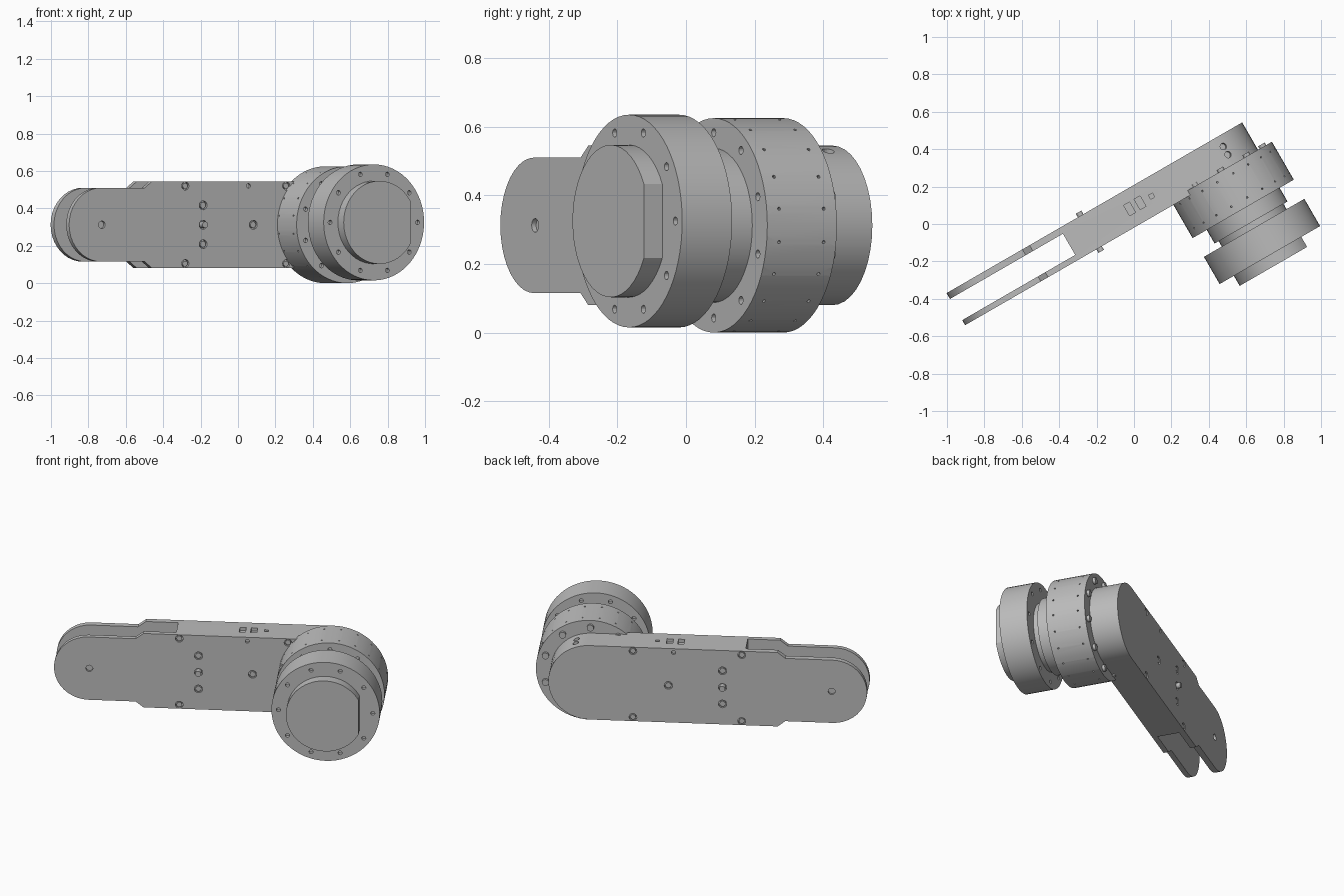
import bpy, bmesh
from math import cos, sin, pi, radians
from mathutils import Matrix, Vector

if "Cube" in bpy.data.objects:
    bpy.data.objects.remove(bpy.data.objects["Cube"])

TURN = Matrix.Rotation(radians(30), 4, 'Z')   # whole arm is turned about z
MID = 0.3125                                  # beam centre height
HUB = 0.546                                   # joint axis along the arm
DISC_Z = 0.325                                # front disc centre height

grey = bpy.data.materials.new("machined_grey")
grey.use_nodes = True
grey.diffuse_color = (0.5, 0.5, 0.5, 1)
grey.node_tree.nodes["Principled BSDF"].inputs["Base Color"].default_value = (0.5, 0.5, 0.5, 1)


def finish(name, bm, smooth=True):
    bmesh.ops.recalc_face_normals(bm, faces=bm.faces)
    mesh = bpy.data.meshes.new(name)
    bm.to_mesh(mesh)
    bm.free()
    mesh.materials.append(grey)
    ob = bpy.data.objects.new(name, mesh)
    bpy.context.collection.objects.link(ob)
    ob.matrix_world = TURN
    if smooth:
        bpy.ops.object.select_all(action='DESELECT')
        ob.select_set(True)
        bpy.context.view_layer.objects.active = ob
        bpy.ops.object.shade_smooth_by_angle(angle=radians(30))
    return ob


def extrude(bm, outline, v0, v1):
    """Extrude a (u, z) outline across the arm."""
    face = bm.faces.new([bm.verts.new((u, v0, z)) for u, z in outline])
    new = bmesh.ops.extrude_face_region(bm, geom=[face])["geom"]
    verts = [g for g in new if isinstance(g, bmesh.types.BMVert)]
    bmesh.ops.translate(bm, verts=verts, vec=(0, v1 - v0, 0))


def arc(u, z, r, a0, a1, n):
    return [(u + r * cos(radians(a0 + (a1 - a0) * i / n)),
             z + r * sin(radians(a0 + (a1 - a0) * i / n))) for i in range(n + 1)]


def disc(bm, u, z, r, v0, v1, n=48):
    extrude(bm, arc(u, z, r, 0, 360, n)[:-1], v0, v1)


def box(bm, lo, hi):
    extrude(bm, [(lo[0], lo[2]), (hi[0], lo[2]), (hi[0], hi[2]), (lo[0], hi[2])], lo[1], hi[1])


def cut(ob, bm):
    cutter = finish(ob.name + "_cutter", bm, False)
    cutter.hide_render = True
    cutter.hide_set(True)
    mod = ob.modifiers.new("cut", 'BOOLEAN')
    mod.operation = 'DIFFERENCE'
    mod.solver = 'EXACT'
    mod.object = cutter


def ring(z, start, r=0.27):
    return [(HUB + r * cos(radians(start + 36 * i)), z + r * sin(radians(start + 36 * i)))
            for i in range(10)]


# Beam: stadium outline with a narrower fork end
FRONT, BACK = -0.017, 0.181
upper = [(-0.54, 0.2325), (-0.585, 0.1975)]
outline = arc(0.54, MID, 0.2325, -90, 90, 20)
outline += [(u, MID + z) for u, z in upper]
outline += arc(-0.855, MID, 0.1975, 90, 270, 20)
outline += [(u, MID - z) for u, z in reversed(upper)]
bm = bmesh.new()
extrude(bm, outline, FRONT, BACK)
beam = finish("beam", bm)

# Fork slot, screw pockets and top slots
screws = [(u, MID + s * 0.208, 0.022) for u in (-0.335, 0.288) for s in (-1, 1)]
screws += [(-0.225, MID + dz, 0.024) for dz in (-0.104, 0, 0.104)]
screws += [(0.085, MID, 0.024), (-0.85, MID, 0.02), (0.055, MID + 0.208, 0.012)]
bm = bmesh.new()
box(bm, (-1.2, 0.014, -0.1), (-0.355, 0.145, 0.8))
for u, z, r in screws:
    disc(bm, u, z, r, FRONT - 0.02, FRONT + 0.015, 20)
    disc(bm, u, z, r, BACK - 0.015, BACK + 0.02, 20)
for u, w, d in ((0.02, 0.018, 0.032), (0.085, 0.018, 0.032), (0.156, 0.012, 0.012)):
    box(bm, (u - w, 0.082 - d, 0.525), (u + w, 0.082 + d, 0.6))
for v in (0.07, 0.12):
    slot = bmesh.ops.create_cone(bm, cap_ends=True, segments=20, radius1=0.018,
                                 radius2=0.018, depth=0.06)["verts"]
    bmesh.ops.transform(bm, verts=slot, matrix=Matrix.Translation((0.625, v, 0.54)) @ Matrix.Rotation(radians(20), 4, 'Y'))
cut(beam, bm)

# Screws seated in the pockets; the middle column stands proud
bm = bmesh.new()
for u, z, r in screws[:-2]:
    out = 0.022 if u == -0.225 and z == MID else -0.002
    disc(bm, u, z, r * 0.7, FRONT - out, FRONT + 0.02, 16)
    disc(bm, u, z, r * 0.7, BACK - 0.02, BACK + out, 16)
finish("beam_screws", bm)

# Rear joint drum with bolt holes on its front and bolt heads behind
bm = bmesh.new()
disc(bm, HUB, MID, 0.3125, -0.222, 0.012, 64)
drum = finish("joint_drum", bm)
bm = bmesh.new()
for u, z in ring(MID, 18):
    disc(bm, u, z, 0.012, -0.25, -0.2, 16)
for i in range(20):
    a = pi * i / 10 + pi / 20
    for v in (-0.18, -0.03):
        pin = bmesh.ops.create_cone(bm, cap_ends=True, segments=8, radius1=0.005,
                                    radius2=0.005, depth=0.03)["verts"]
        way = Vector((cos(a), 0, sin(a)))
        spot = Matrix.Translation(Vector((HUB, v, MID)) + way * 0.3125)
        bmesh.ops.transform(bm, verts=pin, matrix=spot @ way.to_track_quat('Z', 'Y').to_matrix().to_4x4())
cut(drum, bm)
bm = bmesh.new()
for u, z in ring(MID, 18):
    disc(bm, u, z, 0.02, 0.0, 0.028, 16)
finish("drum_bolts", bm)

# Stepped neck between drum and output disc
bm = bmesh.new()
disc(bm, HUB, MID, 0.225, -0.306, -0.2)
finish("neck", bm)
bm = bmesh.new()
disc(bm, HUB, MID, 0.2, -0.36, -0.29)
finish("neck_collar", bm)

# Output disc with ten bolt holes
bm = bmesh.new()
disc(bm, HUB, DISC_Z, 0.31, -0.507, -0.339, 64)
output = finish("output_disc", bm)
bm = bmesh.new()
for u, z in ring(DISC_Z, 0):
    disc(bm, u, z, 0.012, -0.53, -0.485, 16)
    disc(bm, u, z, 0.012, -0.36, -0.32, 16)
cut(output, bm)

# Front boss with a flat on its outer side
bm = bmesh.new()
extrude(bm, arc(HUB, DISC_Z, 0.222, 29, 331, 40), -0.569, -0.5)
finish("front_boss", bm)
